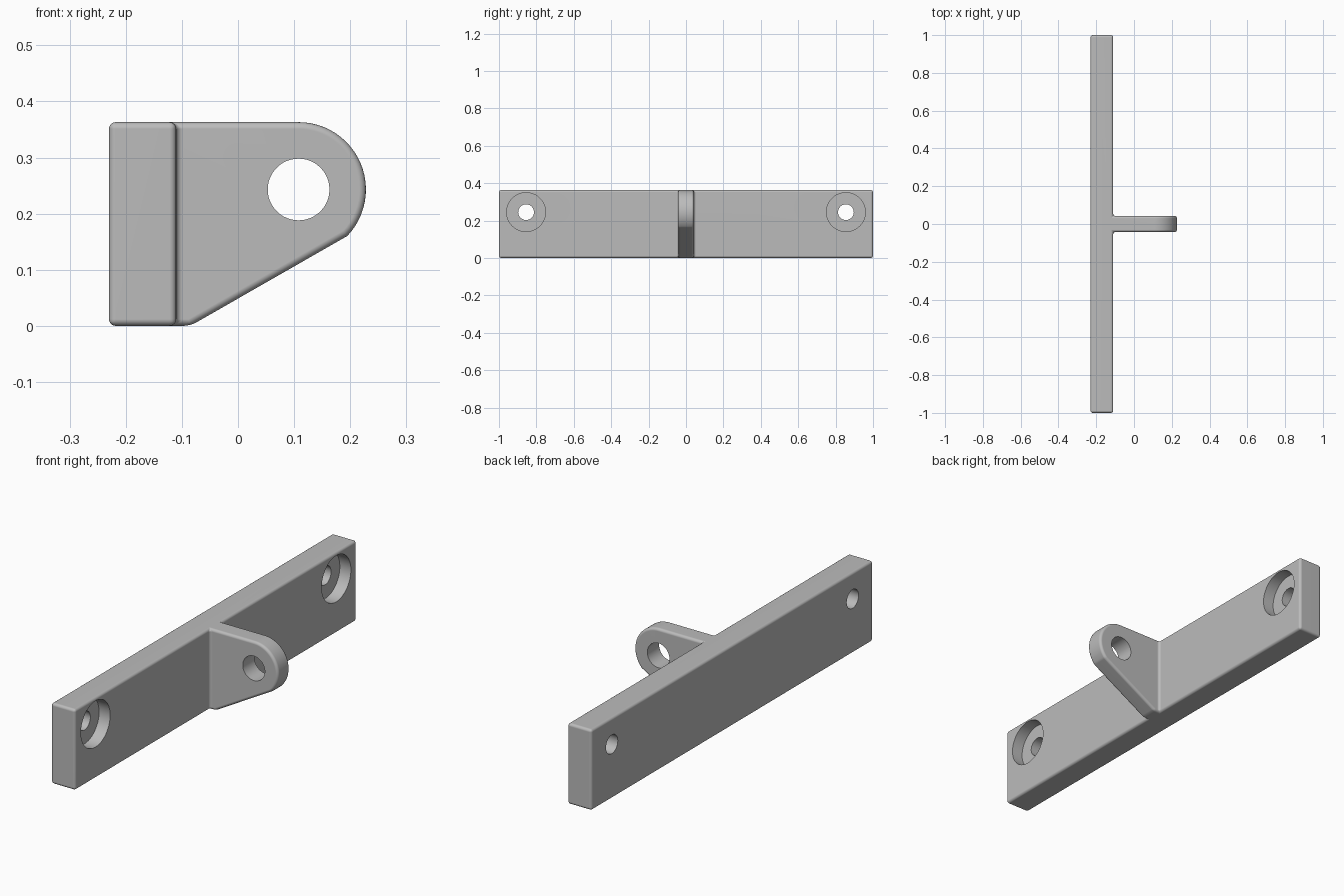
import bpy, bmesh
from math import cos, sin, radians, pi
from mathutils import Matrix, Vector

cube = bpy.data.objects.get("Cube")
if cube:
    bpy.data.objects.remove(cube, do_unlink=True)

BACK, FACE, TOP = -0.23, -0.11, 0.363      # plate extents
HALF = 0.042                               # half thickness of the lug
EYE_X, EYE_Z, EYE_R = 0.108, 0.243, 0.12   # rounded end of the lug

steel = bpy.data.materials.new("plain_grey")
steel.use_nodes = True
grey = (0.5, 0.5, 0.5, 1)
steel.diffuse_color = grey
steel.node_tree.nodes["Principled BSDF"].inputs["Base Color"].default_value = grey


def make_object(name, bm):
    mesh = bpy.data.meshes.new(name)
    bm.to_mesh(mesh)
    bm.free()
    mesh.materials.append(steel)
    obj = bpy.data.objects.new(name, mesh)
    bpy.context.collection.objects.link(obj)
    return obj


# Mounting plate, split so that the lug can grow out of its middle
bm = bmesh.new()
bmesh.ops.create_cube(bm, size=1, matrix=Matrix.Translation(((BACK + FACE) / 2, 0, TOP / 2))
                      @ Matrix.Diagonal((FACE - BACK, 2, TOP, 1)))
for y in (-HALF, HALF):
    bmesh.ops.bisect_plane(bm, geom=bm.verts[:] + bm.edges[:] + bm.faces[:],
                           plane_co=(0, y, 0), plane_no=(0, 1, 0))
middle = [f for f in bm.faces if abs(f.calc_center_median().x - FACE) < 0.001
          and abs(f.calc_center_median().y) < HALF]
bmesh.ops.delete(bm, geom=middle, context='FACES_ONLY')

# Lug: side outline with a rounded end, joined to the plate
profile = [(FACE, 0), (-0.085, 0)]
for i in range(25):
    a = radians(-43.6 + 133.6 * i / 24)
    profile.append((EYE_X + EYE_R * cos(a), EYE_Z + EYE_R * sin(a)))
profile.append((FACE, TOP))
sides = [[bm.verts.new((x, y, z)) for x, z in profile] for y in (-HALF, HALF)]
for side in sides:
    bm.faces.new(side)
near, far = sides
for i in range(len(profile) - 1):
    bm.faces.new((near[i], near[i + 1], far[i + 1], far[i]))
bmesh.ops.remove_doubles(bm, verts=bm.verts[:], dist=0.0001)
bmesh.ops.dissolve_limit(bm, angle_limit=0.02, verts=bm.verts[:], edges=bm.edges[:])
bmesh.ops.recalc_face_normals(bm, faces=bm.faces[:])
bracket = make_object("bracket", bm)

# Rounded outer edges and fillets
bevel = bracket.modifiers.new("rounding", 'BEVEL')
bevel.width = 0.012
bevel.segments = 4
bevel.limit_method = 'ANGLE'
bevel.angle_limit = radians(25)
bevel.use_clamp_overlap = False


def drill(name, centre, radius, length, axis):
    """Cut a round hole along the axis through the bracket."""
    bm = bmesh.new()
    turn = Vector(axis).to_track_quat('Z', 'Y').to_matrix().to_4x4()
    bmesh.ops.create_cone(bm, cap_ends=True, segments=48, radius1=radius, radius2=radius,
                          depth=length, matrix=Matrix.Translation(centre) @ turn)
    cutter = make_object(name, bm)
    cutter.hide_render = True
    cut = bracket.modifiers.new(name, 'BOOLEAN')
    cut.operation = 'DIFFERENCE'
    cut.solver = 'EXACT'
    cut.object = cutter
    return cutter


# Pin hole in the lug, counterbored screw holes in the plate
cutters = [drill("pin_hole", (EYE_X, 0, EYE_Z), 0.055, 0.3, (0, 1, 0))]
for label, y in (("front", -0.855), ("back", 0.855)):
    cutters.append(drill(label + "_counterbore", (FACE + 0.045, y, 0.245), 0.104, 0.2, (1, 0, 0)))
    cutters.append(drill(label + "_screw_hole", (FACE, y, 0.245), 0.042, 0.4, (1, 0, 0)))

# Bake the cuts and finish with clean smooth shading
bpy.ops.object.select_all(action='DESELECT')
bracket.select_set(True)
bpy.context.view_layer.objects.active = bracket
for name in [m.name for m in bracket.modifiers]:
    bpy.ops.object.modifier_apply(modifier=name)
for cutter in cutters:
    bpy.data.objects.remove(cutter, do_unlink=True)
bpy.ops.object.shade_smooth_by_angle(angle=radians(35))
normals = bracket.modifiers.new("flat_faces", 'WEIGHTED_NORMAL')
normals.keep_sharp = True
